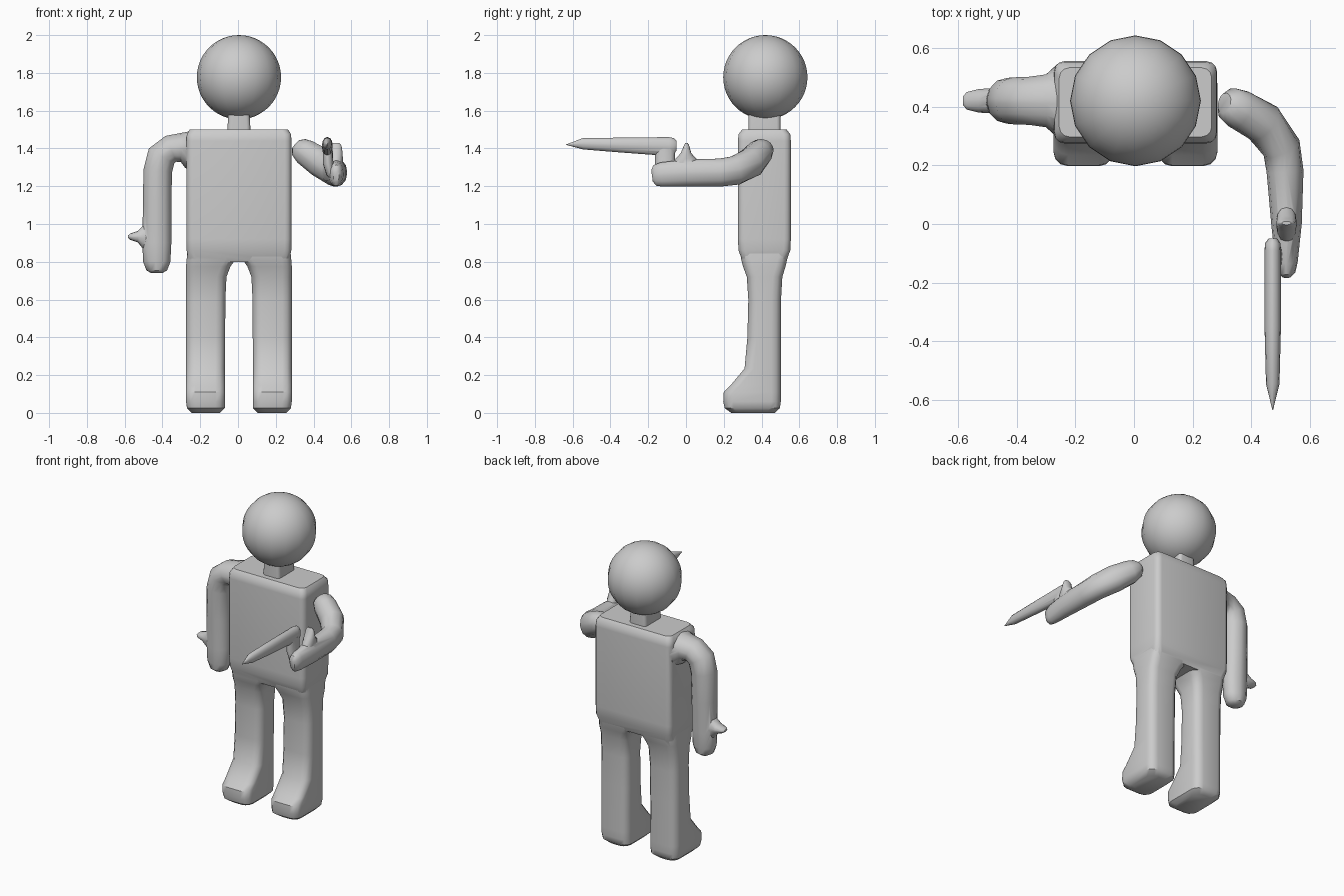
import bpy, bmesh
from math import cos, sin, pi, radians
from mathutils import Vector

CX, CY = 0.005, 0.42


def smooth(ob, angle=40):
    bpy.ops.object.select_all(action='DESELECT')
    ob.select_set(True)
    bpy.context.view_layer.objects.active = ob
    bpy.ops.object.shade_smooth_by_angle(angle=radians(angle))


def loft(name, rings, side, axis=None, radius=None, seg=3):
    """Skin rounded-rectangle rings (x, y, z, half along side, other half)."""
    bm = bmesh.new()
    pts = [Vector(r[:3]) for r in rings]
    loops = []
    for i, r in enumerate(rings):
        t = Vector(axis) if axis else pts[min(i + 1, len(pts) - 1)] - pts[max(i - 1, 0)]
        t.normalize()
        s = Vector(side)
        s = (s - t * s.dot(t)).normalized()
        u = t.cross(s)
        w, h = r[3], r[4]
        rw = min(radius, w * 0.97) if radius else w * 0.9
        rh = min(radius, h * 0.97) if radius else h * 0.9
        loop = []
        for q, (sx, sy) in enumerate(((1, 1), (-1, 1), (-1, -1), (1, -1))):
            for k in range(seg + 1):
                a = (q + k / seg) * pi / 2
                loop.append(bm.verts.new(pts[i] + s * (sx * (w - rw) + rw * cos(a))
                                         + u * (sy * (h - rh) + rh * sin(a))))
        loops.append(loop)
    n = len(loops[0])
    for a, b in zip(loops, loops[1:]):
        for k in range(n):
            bm.faces.new((a[k], a[(k + 1) % n], b[(k + 1) % n], b[k]))
    bm.faces.new(loops[0][::-1])
    bm.faces.new(loops[-1])
    bmesh.ops.recalc_face_normals(bm, faces=bm.faces)
    me = bpy.data.meshes.new(name)
    bm.to_mesh(me)
    bm.free()
    ob = bpy.data.objects.new(name, me)
    bpy.context.collection.objects.link(ob)
    smooth(ob)
    return ob


def fuse(base, parts):
    """Weld overlapping parts into one skin."""
    bpy.context.view_layer.objects.active = base
    for p in parts:
        m = base.modifiers.new("union", 'BOOLEAN')
        m.operation, m.solver, m.object = 'UNION', 'EXACT', p
        bpy.ops.object.modifier_apply(modifier=m.name)
        bpy.data.objects.remove(p)
    smooth(base)


X, Y, Z = (1, 0, 0), (0, 1, 0), (0, 0, 1)

# head
bpy.ops.mesh.primitive_uv_sphere_add(segments=16, ring_count=24, radius=0.223,
                                     location=(CX, CY, 1.777))
head = bpy.context.object
head.name = "head"
smooth(head)

# torso
torso = loft("body", [(CX, 0.415, z, w, h) for z, w, h in (
    (0.80, 0.265, 0.115), (0.86, 0.277, 0.137), (0.92, 0.278, 0.14),
    (1.44, 0.278, 0.14), (1.475, 0.276, 0.137), (1.50, 0.26, 0.118))], X, Z, 0.035)

# neck
neck = loft("neck", [(CX, 0.415, 1.45, 0.06, 0.085), (CX, 0.415, 1.52, 0.06, 0.085),
                     (CX, 0.415, 1.60, 0.055, 0.085)], X, Z, 0.02)

# legs with feet: z, inner x, outer x, front y, back y
leg_rows = ((0.0, 0.10, 0.25, 0.24, 0.47), (0.025, 0.075, 0.275, 0.205, 0.497),
            (0.06, 0.075, 0.28, 0.197, 0.502), (0.11, 0.075, 0.28, 0.20, 0.502),
            (0.145, 0.075, 0.28, 0.235, 0.502), (0.235, 0.075, 0.28, 0.31, 0.502),
            (0.40, 0.073, 0.28, 0.325, 0.502), (0.60, 0.072, 0.28, 0.33, 0.503),
            (0.72, 0.066, 0.28, 0.322, 0.51), (0.775, 0.045, 0.28, 0.302, 0.527),
            (0.81, 0.02, 0.277, 0.293, 0.535), (0.88, 0.02, 0.27, 0.28, 0.55))
legs = [loft("leg", [(CX + s * (a + b) / 2, (f + k) / 2, z, (b - a) / 2, (k - f) / 2)
                     for z, a, b, f, k in leg_rows], X, Z, 0.05) for s in (-1, 1)]

# hanging arm and its thumb
arm = loft("arm", [(-0.20, CY, 1.385, 0.125, 0.112), (-0.26, CY, 1.395, 0.125, 0.10),
                   (-0.30, CY, 1.405, 0.09, 0.078), (-0.355, CY, 1.398, 0.082, 0.074),
                   (-0.405, CY, 1.36, 0.08, 0.078), (-0.425, CY, 1.28, 0.078, 0.076),
                   (-0.428, CY, 1.10, 0.07, 0.075), (-0.43, CY, 0.90, 0.062, 0.077),
                   (-0.43, CY, 0.80, 0.06, 0.072), (-0.43, CY, 0.755, 0.05, 0.055),
                   (-0.43, CY, 0.74, 0.03, 0.03)], Y)
thumb = loft("thumb", [(-0.45, CY, 0.93, 0.045, 0.08), (-0.50, CY, 0.932, 0.042, 0.065),
                       (-0.53, CY, 0.933, 0.04, 0.03), (-0.57, CY, 0.933, 0.03, 0.017),
                       (-0.583, CY, 0.933, 0.015, 0.006)], Y)
fuse(torso, [neck, *legs, arm, thumb])

# raised arm and its thumb
raised = loft("raised_arm", [(0.308, 0.412, 1.42, 0.032, 0.035), (0.325, 0.408, 1.405, 0.055, 0.058),
                             (0.36, 0.39, 1.378, 0.07, 0.068), (0.44, 0.345, 1.325, 0.08, 0.072),
                             (0.503, 0.26, 1.283, 0.077, 0.066), (0.515, 0.18, 1.272, 0.074, 0.063),
                             (0.52, 0.0, 1.27, 0.072, 0.052), (0.52, -0.13, 1.262, 0.064, 0.038),
                             (0.52, -0.165, 1.257, 0.055, 0.03), (0.52, -0.18, 1.255, 0.03, 0.015)], Z)
thumb = loft("raised_thumb", [(0.52, 0.0, 1.29, 0.035, 0.075), (0.52, 0.0, 1.345, 0.035, 0.055),
                              (0.52, 0.0, 1.375, 0.034, 0.028), (0.52, 0.003, 1.415, 0.028, 0.014),
                              (0.52, 0.003, 1.43, 0.015, 0.006)], X, Z)
fuse(raised, [thumb])

# held blade and its grip
blade = loft("blade", [(0.473, -0.05, 1.415, 0.015, 0.025), (0.473, -0.065, 1.41, 0.026, 0.045),
                       (0.473, -0.09, 1.41, 0.028, 0.05), (0.473, -0.35, 1.418, 0.028, 0.039),
                       (0.473, -0.545, 1.425, 0.023, 0.03), (0.473, -0.635, 1.42, 0.001, 0.001)], X, Y)
grip = loft("grip", [(0.475, -0.11, 1.40, 0.026, 0.053), (0.477, -0.11, 1.32, 0.028, 0.053),
                     (0.49, -0.11, 1.26, 0.022, 0.045), (0.50, -0.11, 1.235, 0.01, 0.03)], X, Z)
fuse(blade, [grip])
